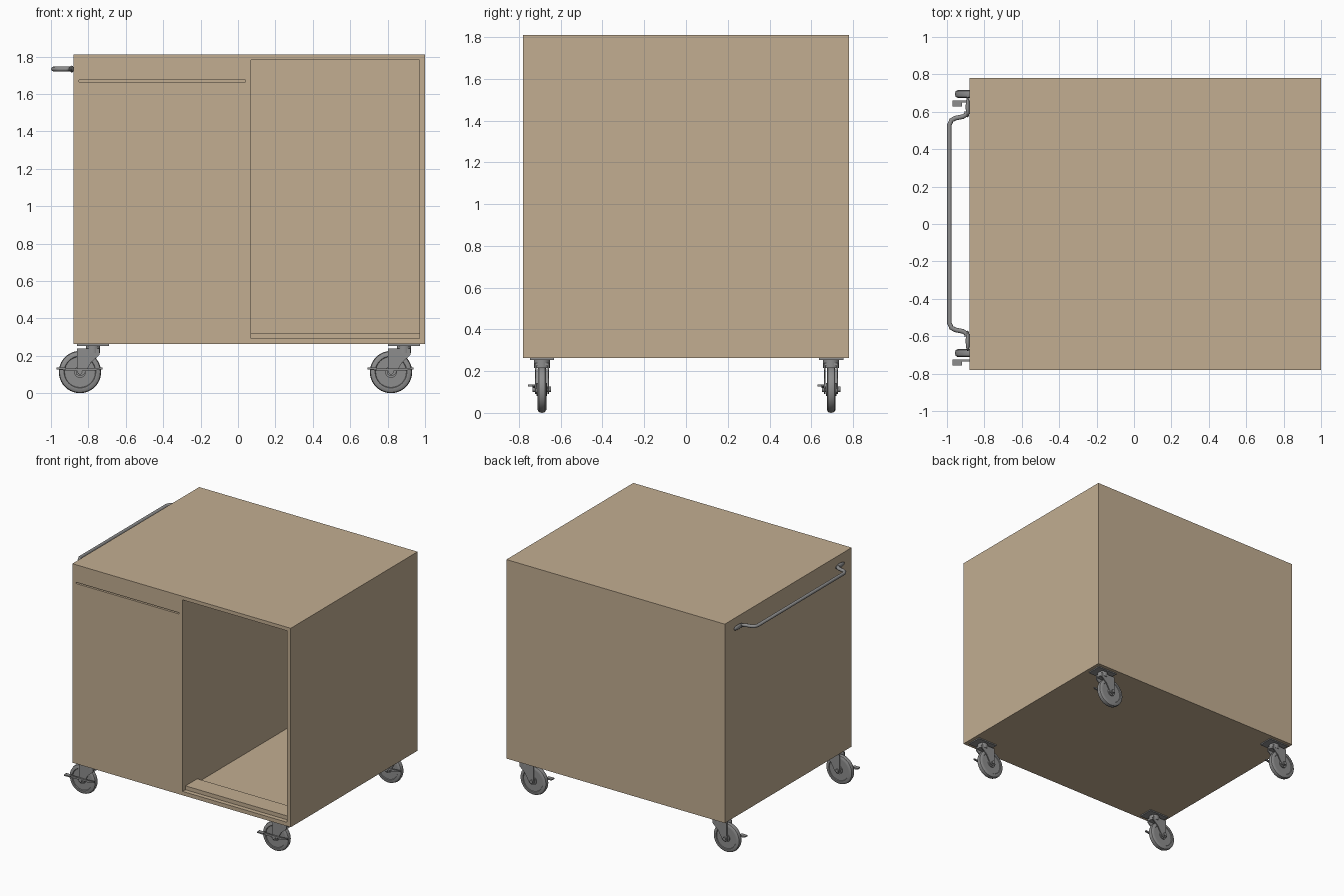
import bpy
import bmesh
from math import pi, cos, sin
from mathutils import Vector, Matrix

cube = bpy.data.objects.get("Cube")
if cube:
    bpy.data.objects.remove(cube, do_unlink=True)


def material(name, colour, roughness):
    m = bpy.data.materials.new(name)
    m.use_nodes = True
    m.diffuse_color = (*colour, 1)
    node = m.node_tree.nodes["Principled BSDF"]
    node.inputs["Base Color"].default_value = (*colour, 1)
    node.inputs["Roughness"].default_value = roughness
    return m


WOOD = material("tan wood", (0.54, 0.42, 0.285), 0.7)
GREY = material("grey metal", (0.27, 0.27, 0.27), 0.5)


def finish(name, bm, mat, smooth=False):
    bmesh.ops.recalc_face_normals(bm, faces=bm.faces)
    mesh = bpy.data.meshes.new(name)
    bm.to_mesh(mesh)
    bm.free()
    mesh.materials.append(mat)
    ob = bpy.data.objects.new(name, mesh)
    bpy.context.collection.objects.link(ob)
    if smooth:
        bpy.ops.object.select_all(action="DESELECT")
        ob.select_set(True)
        bpy.context.view_layer.objects.active = ob
        bpy.ops.object.shade_smooth_by_angle(angle=0.6)
    return ob


def box(name, lo, hi, mat):
    lo, hi = Vector(lo), Vector(hi)
    bm = bmesh.new()
    bmesh.ops.create_cube(bm, size=1)
    bmesh.ops.scale(bm, vec=hi - lo, verts=bm.verts)
    bmesh.ops.translate(bm, vec=(lo + hi) / 2, verts=bm.verts)
    return finish(name, bm, mat)


def cylinder(name, centre, radius, depth, axis, mat, segments=24):
    bm = bmesh.new()
    bmesh.ops.create_cone(bm, cap_ends=True, segments=segments, radius1=radius,
                          radius2=radius, depth=depth)
    if axis == "Y":
        bmesh.ops.rotate(bm, matrix=Matrix.Rotation(pi / 2, 3, "X"), verts=bm.verts)
    bmesh.ops.translate(bm, vec=centre, verts=bm.verts)
    return finish(name, bm, mat, True)


def lathe(name, profile, centre, mat, steps=40):
    """Spin (radius, y) points into a closed ring round the y axis."""
    bm = bmesh.new()
    rings = [[bm.verts.new((r * cos(2 * pi * i / steps) + centre[0], y + centre[1],
                            r * sin(2 * pi * i / steps) + centre[2]))
              for i in range(steps)] for r, y in profile]
    for a, b in zip(rings, rings[1:] + rings[:1]):
        for i in range(steps):
            j = (i + 1) % steps
            bm.faces.new((a[i], a[j], b[j], b[i]))
    return finish(name, bm, mat, True)


def plate(name, outline, centre, y0, y1, mat):
    """Extrude an (x, z) outline along y."""
    bm = bmesh.new()
    face = bm.faces.new([bm.verts.new((centre[0] + x, centre[1] + y0, z))
                         for x, z in outline])
    new = bmesh.ops.extrude_face_region(bm, geom=[face])["geom"]
    bmesh.ops.translate(bm, vec=(0, y1 - y0, 0),
                        verts=[v for v in new if isinstance(v, bmesh.types.BMVert)])
    return finish(name, bm, mat)


def cut(target, cutter):
    mod = target.modifiers.new("cut", "BOOLEAN")
    mod.operation = "DIFFERENCE"
    mod.solver = "EXACT"
    mod.object = cutter
    bpy.context.view_layer.objects.active = target
    bpy.ops.object.modifier_apply(modifier=mod.name)
    bpy.data.objects.remove(cutter, do_unlink=True)


# Cabinet: open bay on one side, thin tray slot on the other
cabinet = box("cabinet", (-0.88, -0.78, 0.262), (1, 0.78, 1.81), WOOD)
cut(cabinet, box("bay_cutter", (0.07, -1, 0.292), (0.97, 0.75, 1.782), WOOD))
cut(cabinet, box("slot_cutter", (-0.85, -1, 1.664), (0.04, 0.7, 1.674), WOOD))
box("bay_sill", (0.07, -0.745, 0.29), (0.97, -0.60, 0.322), WOOD)

# Push handle: bent tube with flattened ends against the side
half = [(-0.893, 0.60), (-0.897, 0.585), (-0.915, 0.574), (-0.955, 0.566),
        (-0.976, 0.555), (-0.987, 0.53)]
path = half + [(x, -y) for x, y in reversed(half)]
curve = bpy.data.curves.new("handle_path", "CURVE")
curve.dimensions = "3D"
curve.bevel_depth = 0.0125
curve.bevel_resolution = 4
curve.use_fill_caps = True
spline = curve.splines.new("POLY")
spline.points.add(len(path) - 1)
for p, (x, y) in zip(spline.points, path):
    p.co = (x, y, 1.733, 1)
curve.materials.append(GREY)
tube = bpy.data.objects.new("push_handle", curve)
bpy.context.collection.objects.link(tube)
for s, side in ((-1, "front"), (1, "back")):
    bm = bmesh.new()
    bmesh.ops.create_uvsphere(bm, u_segments=20, v_segments=12, radius=1)
    bmesh.ops.scale(bm, vec=(0.011, 0.055, 0.018), verts=bm.verts)
    bmesh.ops.translate(bm, vec=(-0.889, s * 0.625, 1.733), verts=bm.verts)
    finish(side + "_handle_mount", bm, GREY, True)

# Casters, all trailing the same way with the brake on the front side
TYRE = [(0.030, -0.016), (0.082, -0.016), (0.085, -0.021), (0.098, -0.021),
        (0.109, -0.015), (0.113, 0)]
WHEEL = TYRE + [(r, -y) for r, y in reversed(TYRE[:-1])]
FORK = [(-0.015, 0.238), (0.105, 0.238), (0.105, 0.205), (0.06, 0.165),
        (0.022, 0.10), (0, 0.09), (-0.02, 0.10), (-0.015, 0.15)]
PEDAL = [(-0.125, 0.128), (-0.06, 0.118), (0.06, 0.118), (0.12, 0.128),
         (0.12, 0.137), (0.05, 0.132), (-0.05, 0.132), (-0.125, 0.137)]


def caster(label, x, y):
    c = (x, y, 0.113)
    lathe(label + "_wheel", WHEEL, c, GREY)
    cylinder(label + "_hub", c, 0.031, 0.05, "Y", GREY)
    cylinder(label + "_axle", c, 0.013, 0.088, "Y", GREY, 16)
    for s, side in ((-1, "front"), (1, "back")):
        plate(f"{label}_{side}_fork", FORK, c, s * 0.026, s * 0.034, GREY)
    box(label + "_fork_crown", (x + 0.02, y - 0.034, 0.226),
        (x + 0.105, y + 0.034, 0.238), GREY)
    cylinder(label + "_swivel", (x + 0.07, y, 0.235), 0.038, 0.04, "Z", GREY)
    box(label + "_mount_plate", (x - 0.015, y - 0.058, 0.253),
        (x + 0.155, y + 0.058, 0.263), GREY)
    plate(label + "_brake_bar", PEDAL, c, -0.046, -0.034, GREY)
    box(label + "_brake_pedal", (x - 0.125, y - 0.066, 0.127),
        (x - 0.075, y - 0.034, 0.136), GREY)


for x, xn in ((-0.845, "right"), (0.818, "left")):
    for y, yn in ((-0.69, "front"), (0.695, "back")):
        caster(f"{yn}_{xn}_caster", x, y)
